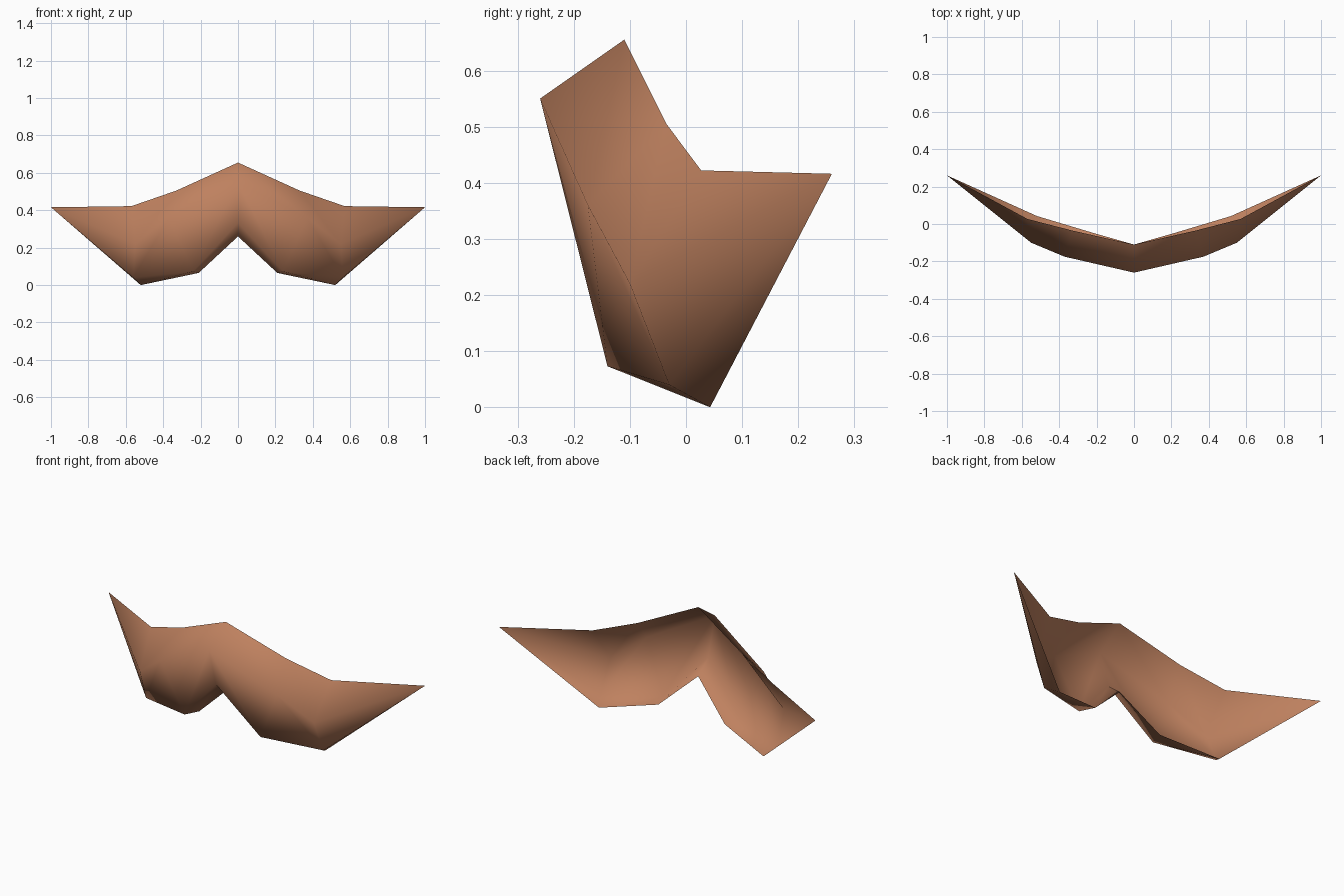
import bpy, bmesh

if "Cube" in bpy.data.objects:
    bpy.data.objects.remove(bpy.data.objects["Cube"])

# Open-backed shell. Cross-sections from the middle outwards:
# back top, front ridge, front lower, back lower
SECTIONS = [
    [(0, -.11, .655), (0, -.26, .55), (0, -.20, .333), (0, -.11, .26)],
    [(.33, -.035, .505), (.37, -.175, .36), (.24, -.14, .073), (.21, -.05, .065)],
    [(.57, .027, .422), (.55, -.10, .22), (.56, -.03, .04), (.52, .043, 0)],
]
TIP = (1, .26, .416)

bm = bmesh.new()
rings = [[bm.verts.new(p) for p in s] for s in SECTIONS]
tip = bm.verts.new(TIP)

# Skin between sections, then run to the pointed tip; the back stays open
for i in range(3):
    for a, b in zip(rings, rings[1:]):
        bm.faces.new((a[i], a[i + 1], b[i + 1], b[i]))
    bm.faces.new((rings[-1][i], rings[-1][i + 1], tip))

# Mirror the half and weld the middle
geom = bm.verts[:] + bm.edges[:] + bm.faces[:]
bmesh.ops.mirror(bm, geom=geom, axis='X', merge_dist=0.001)
bmesh.ops.remove_doubles(bm, verts=bm.verts[:], dist=0.001)
bmesh.ops.recalc_face_normals(bm, faces=bm.faces[:])

# Outside of the shell faces the front
if sum(f.normal.y * f.calc_area() for f in bm.faces) > 0:
    bmesh.ops.reverse_faces(bm, faces=bm.faces[:])
for f in bm.faces:
    f.smooth = True

mesh = bpy.data.meshes.new("moustache")
bm.to_mesh(mesh)
bm.free()

# Warm brown hair colour
mat = bpy.data.materials.new("warm_brown")
mat.diffuse_color = (0.52, 0.22, 0.115, 1)
mat.use_nodes = True
mat.node_tree.nodes["Principled BSDF"].inputs["Base Color"].default_value = mat.diffuse_color
mesh.materials.append(mat)
bpy.context.collection.objects.link(bpy.data.objects.new("moustache", mesh))
